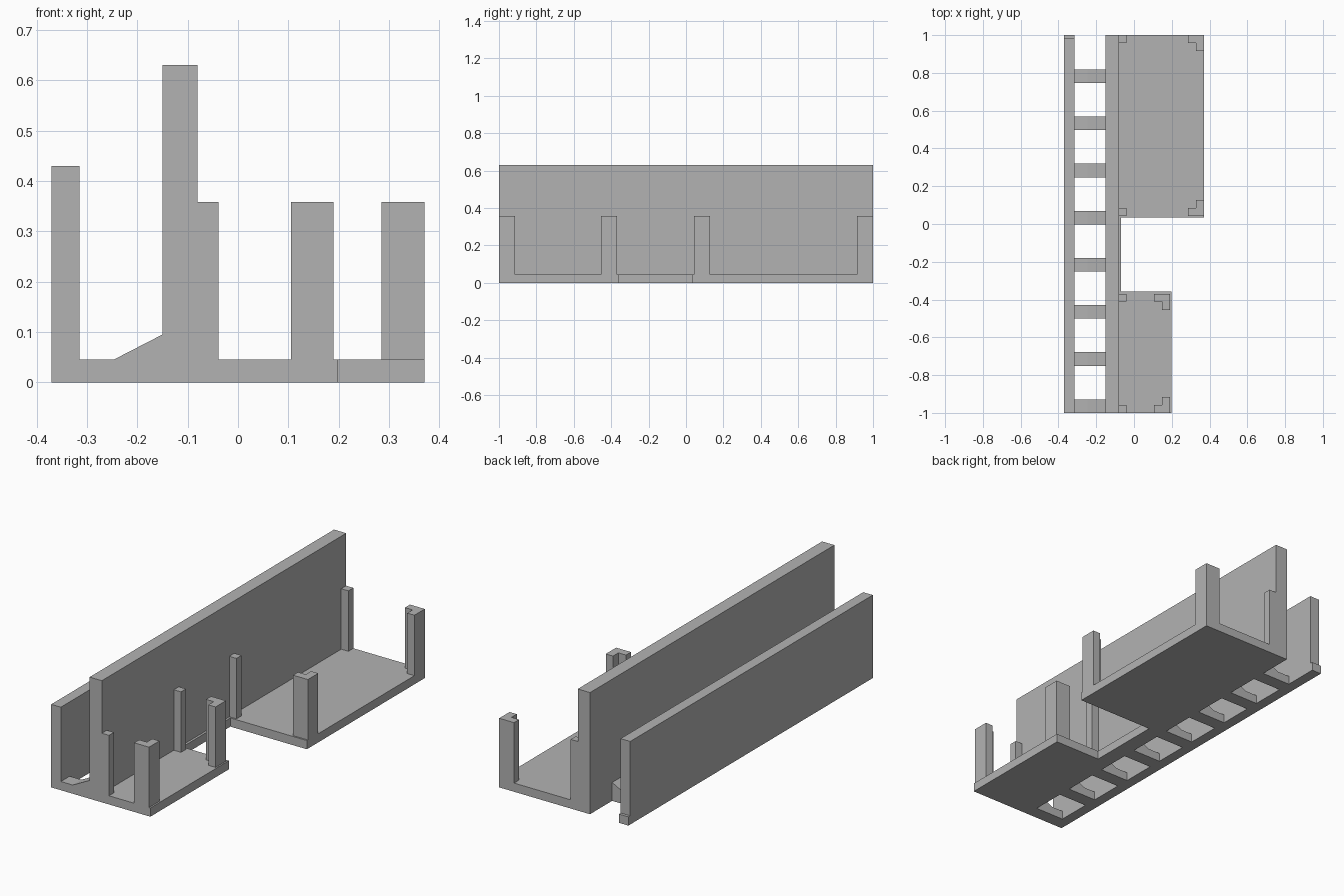
import bpy, bmesh

default = bpy.data.objects.get("Cube")
if default:
    bpy.data.objects.remove(default, do_unlink=True)

GREY = (0.45, 0.45, 0.45, 1)
grey = bpy.data.materials.new("plain grey")
grey.use_nodes = True
grey.diffuse_color = GREY
grey.node_tree.nodes["Principled BSDF"].inputs["Base Color"].default_value = GREY


def prism(name, outline, start, depth):
    """Extrude a closed outline of 3D points along the vector depth."""
    bm = bmesh.new()
    face = bm.faces.new([bm.verts.new(p) for p in outline])
    ext = bmesh.ops.extrude_face_region(bm, geom=[face])
    moved = [v for v in ext["geom"] if isinstance(v, bmesh.types.BMVert)]
    bmesh.ops.translate(bm, verts=moved, vec=depth)
    bmesh.ops.translate(bm, verts=bm.verts, vec=start)
    bmesh.ops.recalc_face_normals(bm, faces=bm.faces)
    mesh = bpy.data.meshes.new(name)
    bm.to_mesh(mesh)
    bm.free()
    mesh.materials.append(grey)
    obj = bpy.data.objects.new(name, mesh)
    bpy.context.collection.objects.link(obj)
    return obj


def upright(name, plan, z0, z1):
    return prism(name, [(x, y, 0) for x, y in plan], (0, 0, z0), (0, 0, z1 - z0))


def box(name, x0, x1, y0, y1, z0, z1):
    return upright(name, [(x0, y0), (x1, y0), (x1, y1), (x0, y1)], z0, z1)


BASE, POST = 0.045, 0.358
OUT, IN, WALL, FACE = -0.37, -0.315, -0.15, -0.08

# Long walls; the outer one leaves a small foot at its back end
box("outer_wall", OUT, IN, -1, 0.985, BASE, 0.43)
box("outer_wall_foot", OUT, IN, -1, 1, 0, BASE)
box("main_wall", WALL, FACE, -1, 1, BASE, 0.63)

# One floor slab under the main wall and both trays
upright("floor", [(WALL, -1), (0.198, -1), (0.198, -0.358), (-0.068, -0.358),
                  (-0.068, 0.035), (0.37, 0.035), (0.37, 1), (WALL, 1)], 0, BASE)

# Ribs with a sloping gusset joining the two walls
gusset = [(IN, 0, 0), (WALL, 0, 0), (WALL, 0, 0.095), (-0.247, 0, BASE), (IN, 0, BASE)]
for i in range(8):
    prism(f"rib_{i + 1}", gusset, (0, -1 + i * 0.2495, 0), (0, 0.072, 0))


# Corner posts: square against the wall, L-shaped on the open side
def corner_posts(tray, x, y, sy):
    t, arm = 0.041, 0.085
    box(f"{tray}_wall_post", FACE, FACE + t, min(y, y + sy * t), max(y, y + sy * t), BASE, POST)
    plan = [(0, 0), (arm, 0), (arm, t), (t, t), (t, arm), (0, arm)]
    upright(f"{tray}_corner_post", [(x - a, y + sy * b) for a, b in plan], BASE, POST)


for tray, x, front, back in (("small_tray", 0.19, -1, -0.37), ("large_tray", 0.37, 0.043, 1)):
    corner_posts(tray + "_front", x, front, 1)
    corner_posts(tray + "_back", x, back, -1)
